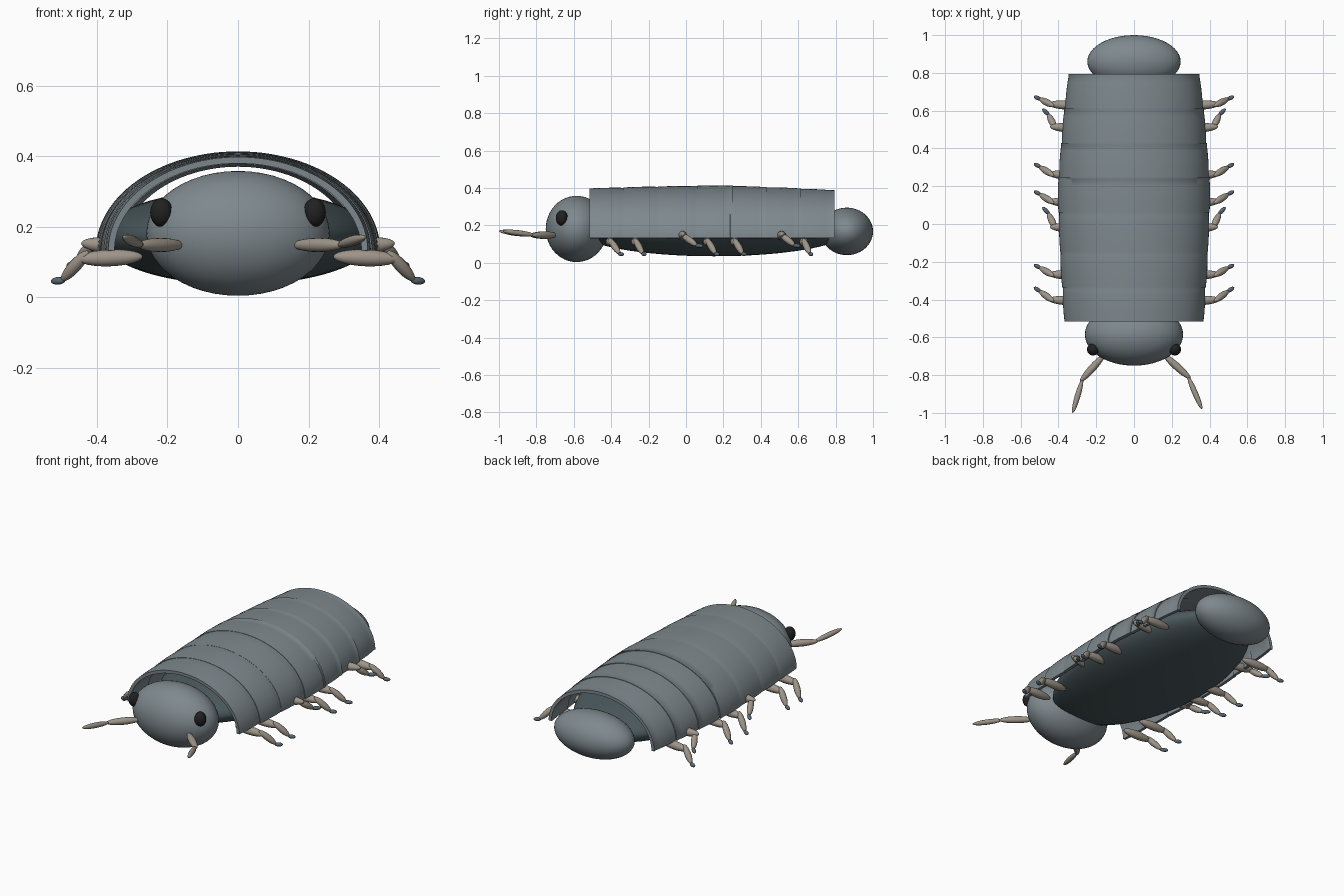
import bpy, math
from mathutils import Vector

cube = bpy.data.objects.get("Cube")
if cube:
    bpy.data.objects.remove(cube, do_unlink=True)


def material(name, rgb):
    m = bpy.data.materials.new(name)
    m.use_nodes = True
    m.diffuse_color = (*rgb, 1)
    m.node_tree.nodes["Principled BSDF"].inputs["Base Color"].default_value = (*rgb, 1)
    return m


SHELL = material("slate grey", (0.21, 0.25, 0.27))
BELLY = material("dark slate", (0.07, 0.1, 0.11))
LIMB = material("warm beige", (0.34, 0.3, 0.25))
FOOT = material("dark blue grey", (0.1, 0.14, 0.17))
EYE = material("near black", (0.015, 0.015, 0.016))


def ellipsoid(name, centre, radii, mat, segments=48, rings=24):
    bpy.ops.mesh.primitive_uv_sphere_add(segments=segments, ring_count=rings, radius=1, location=centre)
    ob = bpy.context.object
    ob.name = name
    ob.scale = radii
    ob.data.materials.append(mat)
    bpy.ops.object.shade_smooth()
    return ob


def spindle(name, start, end, radius, mat):
    """Ellipsoid stretched between two points, used for every limb joint."""
    a, b = Vector(start), Vector(end)
    ob = ellipsoid(name, (a + b) / 2, (radius, radius, (b - a).length / 2), mat, 16, 12)
    ob.rotation_euler = (b - a).to_track_quat('Z', 'Y').to_euler()
    return ob


def shell_plate(name, y0, y1, w0, w1, lip):
    """Arched back plate with a slight bulge and an optional rear lip."""
    arc = 56
    rows = [(t, w0 + (w1 - w0) * t + 0.004 * math.sin(math.pi * t)) for t in (0, 0.25, 0.5, 0.75, 0.92)]
    rows += [(0.93, w1 + lip), (1, w1 + lip)]
    verts, faces = [], []
    for t, w in rows:
        h = 0.28 - (0.4 - w) * 0.45
        for i in range(arc + 1):
            a = math.pi * i / arc
            verts.append((w * math.cos(a), y0 + (y1 - y0) * t, 0.132 + h * math.sin(a)))
    n = arc + 1
    for j in range(len(rows) - 1):
        for i in range(arc):
            k = j * n + i
            faces.append((k, k + n, k + n + 1, k + 1))
    mesh = bpy.data.meshes.new(name)
    mesh.from_pydata(verts, [], faces)
    ob = bpy.data.objects.new(name, mesh)
    bpy.context.collection.objects.link(ob)
    mesh.materials.append(SHELL)
    bpy.ops.object.select_all(action='DESELECT')
    ob.select_set(True)
    bpy.context.view_layer.objects.active = ob
    solid = ob.modifiers.new("thickness", 'SOLIDIFY')
    solid.thickness = 0.018
    solid.offset = -1
    bpy.ops.object.modifier_apply(modifier=solid.name)
    bpy.ops.object.shade_smooth_by_angle(angle=math.radians(40))


# Main body masses
ellipsoid("belly", (0, 0.15, 0.17), (0.39, 0.72, 0.135), BELLY, 64, 32)
ellipsoid("head", (0, -0.585, 0.181), (0.26, 0.165, 0.177), SHELL)
ellipsoid("tail", (0, 0.86, 0.168), (0.247, 0.14, 0.127), SHELL)

# Seven back plates, front to rear
edges = [-0.515, -0.335, -0.15, 0.06, 0.25, 0.43, 0.615, 0.795]
widths = [(0.368, 0.376), (0.38, 0.388), (0.39, 0.396), (0.4, 0.399),
          (0.395, 0.384), (0.382, 0.367), (0.364, 0.344)]
for i, (w0, w1) in enumerate(widths):
    shell_plate(f"back_plate_{i + 1}", edges[i], edges[i + 1], w0, w1, 0.003 if i > 2 else 0)

# Eyes
for side, s in (("left", 1), ("right", -1)):
    ellipsoid(f"{side}_eye", (s * 0.217, -0.664, 0.24), (0.032, 0.032, 0.041), EYE, 24, 16)

# Antennae, slightly uneven
for side, mid, tip in (("left", (0.3, -0.82, 0.148), (0.36, -0.98, 0.17)),
                       ("right", (-0.285, -0.835, 0.148), (-0.325, -1.0, 0.17))):
    s = 1 if side == "left" else -1
    root = Vector((s * 0.155, -0.69, 0.148))
    spindle(f"{side}_antenna_base", root, mid, 0.02, LIMB)
    spindle(f"{side}_antenna_tip", root.lerp(Vector(mid), 0.9), tip, 0.015, LIMB)

# Legs: knee y, foot y, and whether the leg is raised and swept back
legs = [(-0.4, -0.335, False), (-0.265, -0.215, False), (-0.015, 0.09, True),
        (0.12, 0.175, False), (0.265, 0.32, False), (0.515, 0.61, True), (0.635, 0.675, False)]
for n, (ky, fy, raised) in enumerate(legs, 1):
    for side, s in (("left", 1), ("right", -1)):
        lift = 0.045 if raised else 0
        knee_x, foot_x = (0.445, 0.485) if raised else (0.455, 0.53)
        hip = (s * 0.27, ky - 0.01, 0.115 + lift / 2)
        knee = (s * knee_x, ky, 0.108 + lift)
        shin_top = Vector((s * (knee_x - 0.03), ky - 0.01, 0.13 + lift / 2))
        foot = Vector((s * foot_x, fy, 0.045 + lift))
        ankle = foot + Vector((s * -0.03, (ky - fy) * 0.3, 0.002))
        spindle(f"{side}_thigh_{n}", hip, knee, 0.024, LIMB)
        spindle(f"{side}_shin_{n}", shin_top, ankle, 0.018, LIMB)
        spindle(f"{side}_foot_{n}", ankle - (foot - ankle) * 0.3, foot, 0.011, FOOT)
